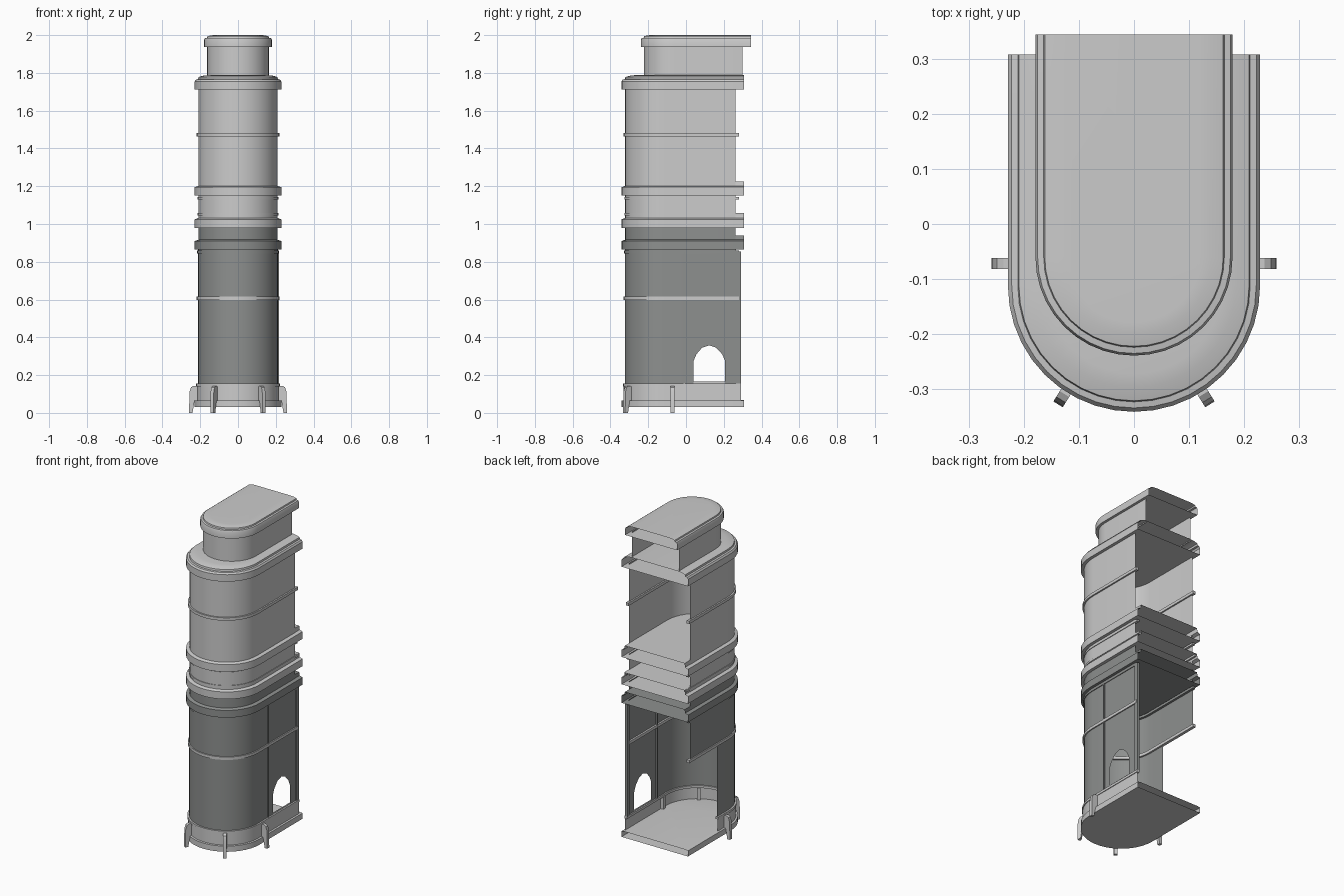
import bpy, bmesh, math
from mathutils import Matrix

if "Cube" in bpy.data.objects:
    bpy.data.objects.remove(bpy.data.objects["Cube"])

dark = bpy.data.materials.new("dark_grey")
dark.diffuse_color = (0.27, 0.28, 0.275, 1)
dark.use_nodes = True
dark.node_tree.nodes["Principled BSDF"].inputs["Base Color"].default_value = dark.diffuse_color
CY = -0.112      # arc centre of the main tower
TY = -0.06       # arc centre of the top tier
SEG = 20


def finish(name, bm, mat=None):
    bmesh.ops.recalc_face_normals(bm, faces=bm.faces)
    me = bpy.data.meshes.new(name)
    bm.to_mesh(me)
    bm.free()
    ob = bpy.data.objects.new(name, me)
    bpy.context.collection.objects.link(ob)
    if mat:
        me.materials.append(mat)
    bpy.ops.object.select_all(action='DESELECT')
    bpy.context.view_layer.objects.active = ob
    ob.select_set(True)
    bpy.ops.object.shade_smooth_by_angle(angle=math.radians(30))
    return ob


def u_path(w, cy, right, left):
    arc = [(w * math.cos(a), cy - w * math.sin(a))
           for a in (math.pi * i / SEG for i in range(SEG + 1))]
    return [(w, right)] + arc + [(-w, left)]


def loft(name, levels, right, left=None, cy=CY, bottom=False, top=False,
         loop=False, mat=None):
    """Stack U outlines given as (half width, z); the back stays open."""
    left = right if left is None else left
    bm = bmesh.new()
    rows = [[bm.verts.new((x, y, z)) for x, y in u_path(w, cy, right, left)]
            for w, z in levels]
    pairs = list(zip(rows, rows[1:])) + ([(rows[-1], rows[0])] if loop else [])
    for a, b in pairs:
        for i in range(len(a) - 1):
            bm.faces.new((a[i], a[i + 1], b[i + 1], b[i]))
    if loop:
        for k in (0, -1):
            bm.faces.new([r[k] for r in rows])
    if bottom:
        bm.faces.new(rows[0])
    if top:
        bm.faces.new(rows[-1])
    return finish(name, bm, mat)


def ring(name, w, z, h, right, left=None, mat=None):
    return loft(name, [(w - 0.018, z), (w, z), (w, z + h), (w - 0.018, z + h)],
                right, left, loop=True, mat=mat)


def cornice(name, z, lip, mat=None):
    return loft(name, [(0.229, z), (0.229, z + 0.045), (0.209, z + 0.052),
                       (0.206, lip)], 0.308, bottom=True, top=True, mat=mat)


def panel(name, x, outline, mat=None):
    bm = bmesh.new()
    bm.faces.new([bm.verts.new((x, y, z)) for y, z in outline])
    return finish(name, bm, mat)


# Base slab and plinth wall, open on the left rear
loft("base_slab", [(0.229, 0.03), (0.229, 0.065)], 0.308, bottom=True)
panelless = loft("floor", [(0.229, 0.065), (0.21, 0.068)], 0.308, top=True)
loft("plinth_wall", [(0.218, 0.065), (0.218, 0.145)], 0.29, 0.0)
ring("plinth_trim", 0.222, 0.14, 0.015, 0.29, 0.0)

# Feet: flat brackets set radially around the base
foot = [(-0.03, 0.06), (0.002, 0.06), (0.012, 0.0), (0.03, 0.0),
        (0.028, 0.11), (0.02, 0.135), (0.008, 0.143), (-0.03, 0.143)]
for side in (1, -1):
    for kind, px, py, ang in (("side", 0.229, -0.072, 0),
                              ("front", 0.122, -0.302, -58)):
        bm = bmesh.new()
        f = bm.faces.new([bm.verts.new((r, -0.01, z)) for r, z in foot])
        ext = bmesh.ops.extrude_face_region(bm, geom=[f])
        bmesh.ops.translate(bm, vec=(0, 0.02, 0), verts=[
            v for v in ext["geom"] if isinstance(v, bmesh.types.BMVert)])
        a = math.radians(ang if side == 1 else 180 - ang)
        bm.transform(Matrix.Translation((px * side, py, 0)) @ Matrix.Rotation(a, 4, 'Z'))
        finish(f"{kind}_foot", bm)

# Dark lower storey: curved front, right door panel, short left panel
loft("lower_front_wall", [(0.212, 0.145), (0.212, 0.87)], 0.0, mat=dark)
door = [(0.04, 0.165), (0.04, 0.275), (0.055, 0.31), (0.085, 0.345), (0.123, 0.358),
        (0.16, 0.345), (0.192, 0.31), (0.207, 0.275), (0.207, 0.165)]
panel("door_panel", 0.212,
      [(0, 0.145), (0, 0.87), (0.265, 0.87), (0.265, 0.145), (0.207, 0.145)]
      + door[::-1] + [(0.04, 0.145)], dark)
panel("door_sill", 0.212, [(0.04, 0.145), (0.207, 0.145), (0.207, 0.165), (0.04, 0.165)])
panel("left_panel", -0.212, [(0, 0.6), (0, 0.87), (0.265, 0.87), (0.265, 0.6)], dark)
for y, d in ((-0.012, 0.008), (0.265, 0.025)):
    bm = bmesh.new()
    bmesh.ops.create_cube(bm, size=1)
    bm.transform(Matrix.Translation((0.209, y + d / 2, 0.505))
                 @ Matrix.Diagonal((0.016, d, 0.7, 1)))
    finish("wall_post", bm, dark)
ring("lower_trim", 0.219, 0.597, 0.018, 0.28)
ring("lower_top_trim", 0.216, 0.845, 0.015, 0.28, mat=dark)

# Stacked cornices with wall sections between them
cornice("lower_cornice", 0.865, 0.938, dark)
loft("dark_neck", [(0.21, 0.905), (0.21, 0.985)], 0.262, mat=dark)
cornice("middle_cornice", 0.98, 1.058)
loft("light_neck", [(0.21, 1.02), (0.21, 1.155)], 0.262)
ring("neck_trim_low", 0.214, 1.045, 0.012, 0.30)
ring("neck_trim_high", 0.214, 1.13, 0.012, 0.28)
cornice("upper_cornice", 1.15, 1.226)

# Upper storey
loft("upper_wall", [(0.21, 1.195), (0.21, 1.72)], 0.262)
ring("upper_trim", 0.219, 1.464, 0.018, 0.28)
loft("roof", [(0.229, 1.712), (0.229, 1.755), (0.222, 1.765), (0.211, 1.767),
              (0.209, 1.778), (0.185, 1.785), (0.16, 1.788)],
     0.308, bottom=True, top=True)

# Small top storey and cap
loft("top_wall", [(0.163, 1.78), (0.163, 1.945)], 0.30, cy=TY)
loft("top_cap", [(0.179, 1.937), (0.179, 1.975), (0.175, 1.984), (0.164, 1.986),
                 (0.162, 1.994), (0.14, 1.999), (0.12, 2.0)],
     0.344, cy=TY, bottom=True, top=True)
